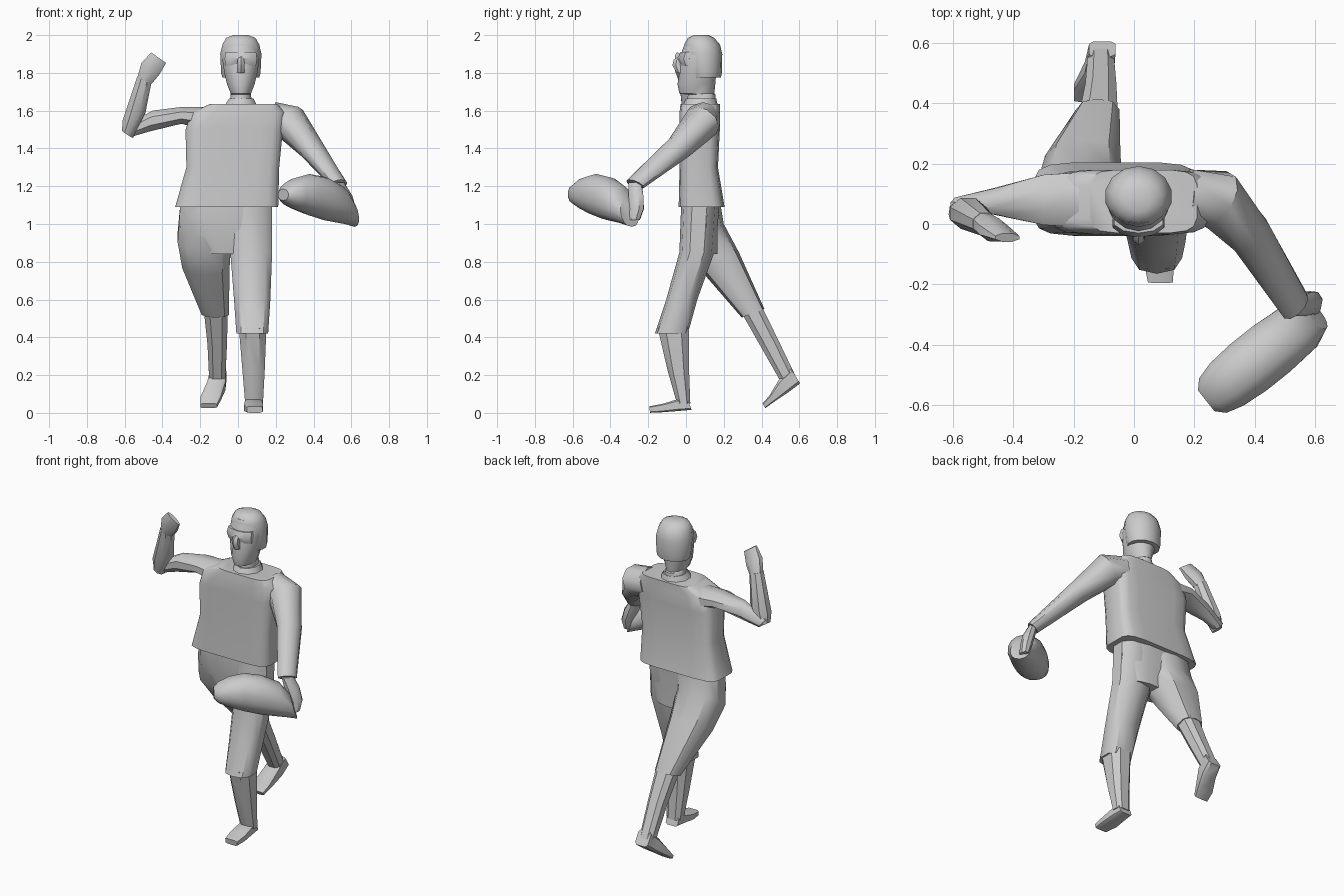
import bpy, math
from mathutils import Vector


def loft(name, rings, n=10, p=2.0, angle=40):
    """Skin closed rings; each ring is (centre, half axis u, half axis v)."""
    verts, faces = [], []
    for c, u, v in rings:
        c, u, v = Vector(c), Vector(u), Vector(v)
        for i in range(n):
            a = 2 * math.pi * (i + 0.5) / n
            ca, sa = math.cos(a), math.sin(a)
            ca = math.copysign(abs(ca) ** (2 / p), ca)
            sa = math.copysign(abs(sa) ** (2 / p), sa)
            verts.append(c + u * ca + v * sa)
    for r in range(len(rings) - 1):
        for i in range(n):
            j = (i + 1) % n
            faces.append((r * n + i, r * n + j, (r + 1) * n + j, (r + 1) * n + i))
    faces.append(tuple(reversed(range(n))))
    faces.append(tuple(range((len(rings) - 1) * n, len(rings) * n)))
    me = bpy.data.meshes.new(name)
    me.from_pydata(verts, [], faces)
    ob = bpy.data.objects.new(name, me)
    bpy.context.collection.objects.link(ob)
    bpy.ops.object.select_all(action='DESELECT')
    ob.select_set(True)
    bpy.context.view_layer.objects.active = ob
    bpy.ops.object.mode_set(mode='EDIT')
    bpy.ops.mesh.select_all(action='SELECT')
    bpy.ops.mesh.normals_make_consistent(inside=False)
    bpy.ops.object.mode_set(mode='OBJECT')
    bpy.ops.object.shade_smooth_by_angle(angle=math.radians(angle))
    return ob


def box_ring(x0, x1, y0, y1, z):
    """Horizontal ring from its x and y extents."""
    return ((x0 + x1) / 2, (y0 + y1) / 2, z), ((x1 - x0) / 2, 0, 0), (0, (y1 - y0) / 2, 0)


def side_ring(x0, x1, front, back):
    """Ring across x whose front and back edges are (y, z) points."""
    (fy, fz), (by, bz) = front, back
    return (((x0 + x1) / 2, (fy + by) / 2, (fz + bz) / 2), ((x1 - x0) / 2, 0, 0),
            (0, (by - fy) / 2, (bz - fz) / 2))


# Head, hair and face
loft("head", [box_ring(0.015 - w, 0.015 + w, y0, y1, z) for w, y0, y1, z in [
    (0.065, 0.0, 0.16, 1.60), (0.055, 0.01, 0.155, 1.685), (0.055, -0.035, 0.15, 1.69),
    (0.075, -0.045, 0.155, 1.74), (0.09, -0.035, 0.16, 1.80), (0.10, -0.035, 0.165, 1.87),
    (0.10, -0.02, 0.17, 1.92), (0.08, 0.0, 0.15, 1.97)]], n=14)
loft("hair", [box_ring(0.015 - w, 0.015 + w, y0, y1, z) for w, y0, y1, z in [
    (0.10, 0.02, 0.185, 1.775), (0.107, 0.01, 0.19, 1.80), (0.112, -0.01, 0.192, 1.90),
    (0.10, -0.01, 0.18, 1.95), (0.08, 0.01, 0.15, 1.985), (0.04, 0.04, 0.12, 2.0)]], n=14)
loft("nose", [box_ring(-0.01, 0.04, -0.05, 0.0, 1.80), box_ring(-0.008, 0.038, -0.072, 0.0, 1.84),
              box_ring(-0.005, 0.035, -0.065, 0.0, 1.87), box_ring(0, 0.03, -0.035, 0.0, 1.89)], n=6)
loft("brow", [box_ring(-0.07, 0.10, -0.03, 0.05, 1.84), box_ring(-0.075, 0.105, -0.045, 0.05, 1.875),
              box_ring(-0.07, 0.10, -0.03, 0.05, 1.91)])

# Jacket with flat shoulders and flared hem
loft("torso", [box_ring(-0.335, 0.215, -0.04, 0.205, 1.09), box_ring(-0.275, 0.22, -0.035, 0.17, 1.30),
               box_ring(-0.28, 0.24, -0.035, 0.18, 1.50), box_ring(-0.25, 0.25, -0.035, 0.18, 1.59),
               box_ring(-0.15, 0.21, -0.03, 0.18, 1.635)], n=16, p=5)
loft("collar", [box_ring(-0.08, 0.11, -0.02, 0.17, 1.62), box_ring(-0.05, 0.085, 0.0, 0.16, 1.665)])

# Hips
loft("hips", [box_ring(-0.31, 0.185, -0.025, 0.18, 1.12), box_ring(-0.315, 0.185, -0.025, 0.17, 0.98),
              box_ring(-0.20, 0.13, 0.0, 0.17, 0.84)], n=12, p=2.6)

# Forward leg
loft("front_trouser_leg", [box_ring(-0.08, 0.185, -0.025, 0.17, 1.12),
                           box_ring(-0.045, 0.185, -0.035, 0.15, 0.85),
                           box_ring(-0.025, 0.175, -0.105, 0.06, 0.60),
                           box_ring(-0.012, 0.163, -0.165, 0.01, 0.42)], p=2.6)
loft("front_shin", [box_ring(0.0, 0.155, -0.155, 0.02, 0.45), box_ring(0.02, 0.145, -0.10, 0.02, 0.22),
                    box_ring(0.035, 0.135, -0.05, 0.025, 0.05)], n=8, p=2.6)
loft("front_foot", [side_ring(0.04, 0.125, (0.03, 0.015), (0.01, 0.07)),
                    side_ring(0.035, 0.13, (-0.03, 0.01), (-0.04, 0.075)),
                    side_ring(0.03, 0.135, (-0.12, 0.003), (-0.12, 0.05)),
                    side_ring(0.045, 0.13, (-0.19, 0.0), (-0.195, 0.035))], n=8, p=5)

# Trailing leg
loft("rear_trouser_leg", [side_ring(-0.31, 0.0, (-0.02, 1.12), (0.18, 1.12)),
                          side_ring(-0.325, -0.03, (0.0, 0.86), (0.20, 1.0)),
                          side_ring(-0.30, -0.04, (0.10, 0.73), (0.28, 0.85)),
                          side_ring(-0.195, -0.045, (0.295, 0.505), (0.415, 0.55))], p=2.6)
loft("rear_shin", [side_ring(-0.185, -0.05, (0.29, 0.53), (0.40, 0.575)),
                   side_ring(-0.165, -0.055, (0.39, 0.355), (0.49, 0.39)),
                   side_ring(-0.155, -0.065, (0.49, 0.18), (0.60, 0.16))], n=8, p=2.6)
loft("rear_foot", [side_ring(-0.15, -0.06, (0.605, 0.155), (0.555, 0.235)),
                   side_ring(-0.165, -0.065, (0.545, 0.11), (0.49, 0.175)),
                   side_ring(-0.20, -0.09, (0.47, 0.06), (0.44, 0.09)),
                   side_ring(-0.20, -0.11, (0.42, 0.025), (0.405, 0.05))], n=8, p=5)

# Raised arm
loft("raised_upper_arm", [((-0.16, 0.08, 1.56), (0, 0.10, 0), (0.02, 0, 0.065)),
                          ((-0.30, 0.08, 1.575), (0, 0.09, 0), (0, 0, 0.048)),
                          ((-0.46, 0.075, 1.545), (0, 0.048, 0), (0.01, 0, 0.06)),
                          ((-0.585, 0.06, 1.49), (0, 0.03, 0), (-0.025, 0, 0.03))], n=8)
loft("raised_forearm", [((-0.585, 0.045, 1.475), (0.03, 0, -0.02), (0.005, 0.035, 0)),
                        ((-0.55, 0.035, 1.57), (0.065, 0, 0.02), (0, 0.055, 0)),
                        ((-0.495, 0.0, 1.77), (0.042, 0, -0.01), (0, 0.04, 0))], n=8)
loft("raised_hand", [((-0.495, 0.0, 1.76), (0.04, 0, -0.02), (0, 0.04, 0)),
                     ((-0.465, -0.02, 1.82), (0.05, 0, -0.035), (0, 0.04, 0)),
                     ((-0.42, -0.045, 1.88), (0.043, 0, -0.03), (0, 0.015, 0))], n=8)

# Lowered arm and fist
side = Vector((0.77, -0.64, 0))
loft("lowered_arm", [((0.18, 0.09, 1.56), (0.01, 0.095, 0), (0.02, 0, 0.085)),
                     ((0.27, 0.085, 1.54), (0.055, 0.085, 0.0), (0.05, -0.03, 0.08)),
                     ((0.385, -0.035, 1.405), (0.06, 0.045, 0), (0.02, -0.035, 0.055)),
                     ((0.535, -0.27, 1.21), (0.042, 0.035, 0), (0.01, -0.03, 0.025))])
loft("gripping_fist", [((0.535, -0.27, 1.22), (0.025, 0.02, 0), (0.01, -0.03, 0)),
                       ((0.565, -0.265, 1.15), (0.035, 0.03, 0), (0.02, -0.03, 0)),
                       ((0.59, -0.26, 1.08), (0.03, 0.025, 0), (0.02, -0.03, 0)),
                       ((0.595, -0.275, 1.02), (0.02, 0.02, 0), (0.015, -0.025, 0))], n=8)

# Carried helmet, lying along its own axis
along, across = Vector((-0.78, -0.62, 0)), Vector((0.62, -0.78, 0))
loft("carried_helmet", [(along * s + across * 0.61 + Vector((0, 0, (lo + hi) / 2)), across * w,
                         (along * lean + Vector((0, 0, (hi - lo) / 2)))) for s, w, lo, hi, lean in [
    (-0.285, 0.06, 0.985, 1.13, 0.02), (-0.22, 0.09, 1.0, 1.205, 0.02), (-0.10, 0.10, 1.02, 1.25, 0.0),
    (0.0, 0.10, 1.045, 1.265, 0.0), (0.09, 0.092, 1.075, 1.245, 0.0), (0.15, 0.075, 1.10, 1.215, 0.0),
    (0.178, 0.045, 1.125, 1.185, 0.0)]], n=14, p=2.2)
